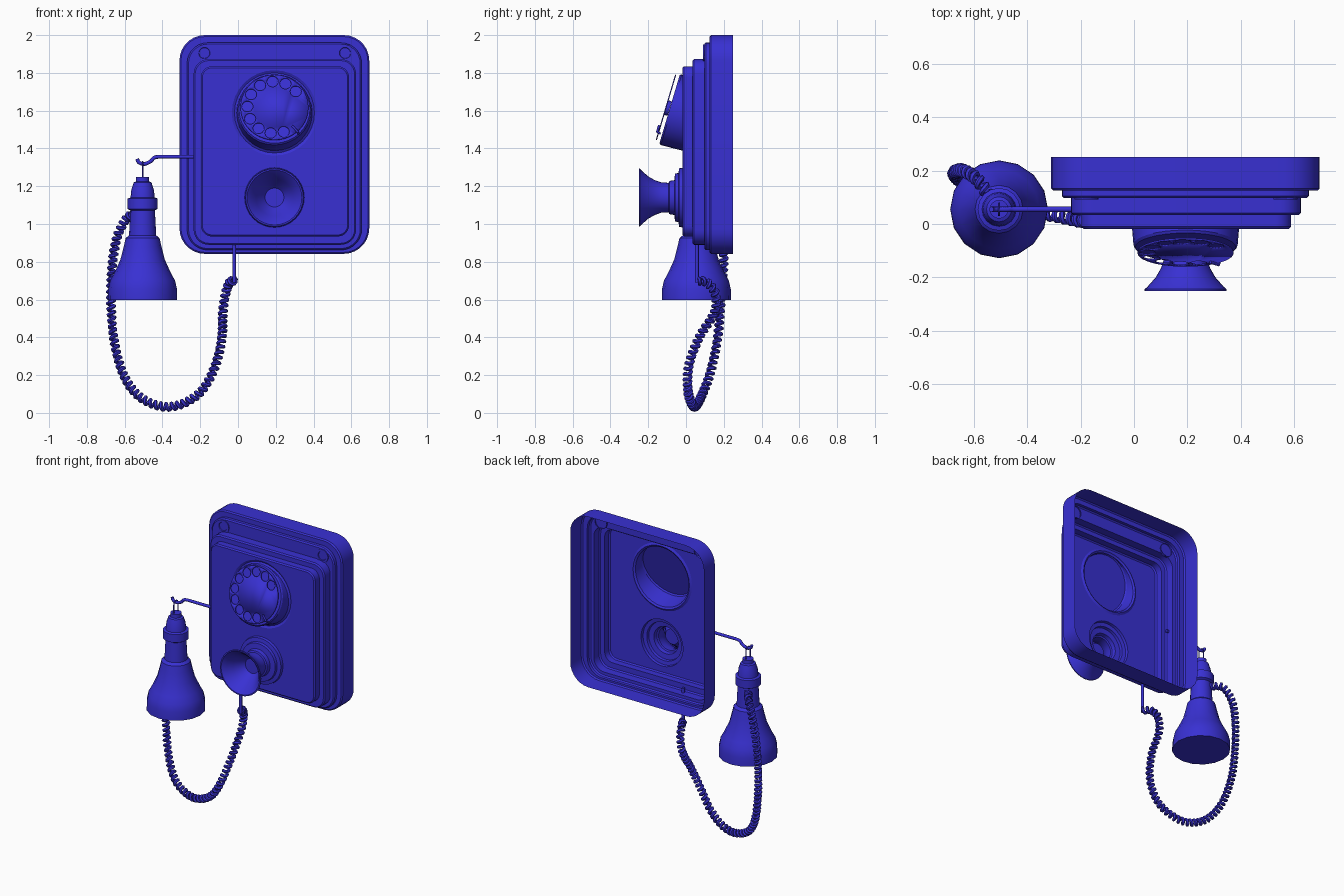
import bpy, bmesh, math
from mathutils import Vector

if "Cube" in bpy.data.objects:
    bpy.data.objects.remove(bpy.data.objects["Cube"])

BLUE = bpy.data.materials.new("blue_enamel")
BLUE.diffuse_color = (0.04, 0.03, 0.65, 1)
BLUE.use_nodes = True
BLUE.node_tree.nodes["Principled BSDF"].inputs["Base Color"].default_value = BLUE.diffuse_color
TAU = math.tau


def finish(bm, name, smooth=30):
    bmesh.ops.recalc_face_normals(bm, faces=bm.faces)
    me = bpy.data.meshes.new(name)
    bm.to_mesh(me)
    bm.free()
    ob = bpy.data.objects.new(name, me)
    bpy.context.collection.objects.link(ob)
    me.materials.append(BLUE)
    if smooth:
        bpy.ops.object.select_all(action='DESELECT')
        ob.select_set(True)
        bpy.context.view_layer.objects.active = ob
        bpy.ops.object.shade_smooth_by_angle(angle=math.radians(smooth))
    return ob


def loft(bm, rings, cap_start=False, cap_end=False):
    loops = [[bm.verts.new(p) for p in r] for r in rings]
    for a, b in zip(loops, loops[1:]):
        n = len(a)
        for i in range(n):
            bm.faces.new((a[i], a[(i + 1) % n], b[(i + 1) % n], b[i]))
    if cap_start:
        bm.faces.new(loops[0])
    if cap_end:
        bm.faces.new(loops[-1])
    return loops


def circle(c, r, u, v, n):
    c, u, v = Vector(c), Vector(u), Vector(v)
    return [c + r * (math.cos(TAU * i / n) * u + math.sin(TAU * i / n) * v) for i in range(n)]


def front_ring(x, z, y, r, n=32):
    return circle((x, y, z), r, (1, 0, 0), (0, 0, 1), n)


def loop_edges(bm, loop):
    return [bm.edges.get((loop[i - 1], loop[i])) or bm.edges.new((loop[i - 1], loop[i]))
            for i in range(len(loop))]


def rounded_rect(x0, x1, z0, z1, r, y):
    pts = []
    for k, (cx, cz) in enumerate(((x1 - r, z1 - r), (x0 + r, z1 - r), (x0 + r, z0 + r), (x1 - r, z0 + r))):
        for i in range(8):
            a = math.pi / 2 * (k + i / 7)
            pts.append((cx + r * math.cos(a), y, cz + r * math.sin(a)))
    return pts


def spline(pts, steps):
    p = [Vector(q) for q in pts]
    p = [2 * p[0] - p[1]] + p + [2 * p[-1] - p[-2]]
    out = []
    for a, b, c, d in zip(p, p[1:], p[2:], p[3:]):
        for i in range(steps):
            t = i / steps
            out.append(0.5 * (2 * b + (c - a) * t + (2 * a - 5 * b + 4 * c - d) * t * t
                              + (3 * b - a - 3 * c + d) * t ** 3))
    return out + [p[-2]]


def frames(path):
    """Tangent-following frames along a path."""
    res, u = [], None
    for i, p in enumerate(path):
        t = (path[min(i + 1, len(path) - 1)] - path[max(i - 1, 0)]).normalized()
        if u is None:
            u = t.orthogonal()
        u = (u - t * u.dot(t)).normalized()
        res.append((p, u, t.cross(u)))
    return res


def tube(name, path, r, n=8):
    bm = bmesh.new()
    loft(bm, [circle(p, r, u, v, n) for p, u, v in frames(path)], True, True)
    return finish(bm, name, 50)


# stepped housing shell, open at the back, with holes for dial and mouthpiece
DX, DZ, MX, MZ = 0.193, 1.588, 0.193, 1.14
steps = [(-0.31, 0.695, 0.842, 2.0, 0.135, 0.25, 0.125),
         (-0.27, 0.655, 0.862, 1.96, 0.11, 0.125, 0.097),
         (-0.235, 0.625, 0.89, 1.873, 0.08, 0.097, 0.034),
         (-0.197, 0.588, 0.934, 1.835, 0.06, 0.034, -0.018)]
rings = []
for x0, x1, z0, z1, r, yb, yf in steps:
    b = 0.008
    rings += [rounded_rect(x0, x1, z0, z1, r, yb),
              rounded_rect(x0, x1, z0, z1, r, yf + b),
              rounded_rect(x0 + b, x1 - b, z0 + b, z1 - b, r - b, yf)]
bm = bmesh.new()
edges = loop_edges(bm, loft(bm, rings)[-1])
for x, z, r in ((DX, DZ, 0.226), (MX, MZ, 0.158)):
    edges += loop_edges(bm, [bm.verts.new(p) for p in front_ring(x, z, -0.018, r)])
bmesh.ops.triangle_fill(bm, edges=edges, use_beauty=True, normal=(0, -1, 0))
finish(bm, "housing")

# two corner screws
for side, x in (("left", -0.178), ("right", 0.567)):
    bm = bmesh.new()
    loft(bm, [front_ring(x, 1.905, y, r, 20) for y, r in
              ((0.105, 0.045), (0.091, 0.045), (0.091, 0.03), (0.096, 0.028))], False, True)
    finish(bm, side + "_screw")

# tilted dial drum, hollow behind
tilt = math.radians(16.5)
UP = Vector((0, math.sin(tilt), math.cos(tilt)))
X = Vector((1, 0, 0))
bm = bmesh.new()
loft(bm, [front_ring(DX, DZ, -0.018, 0.226), front_ring(DX, DZ, -0.01, 0.212),
          front_ring(DX, DZ, -0.018, 0.2),
          circle((DX, -0.078, 1.605), 0.195, X, UP, 32),
          circle((DX, -0.087, 1.608), 0.188, X, UP, 32)], False, True)
finish(bm, "dial_drum")

# finger wheel with ten holes
bm = bmesh.new()
C = Vector((DX, -0.106, 1.617))
edges = loop_edges(bm, [bm.verts.new(p) for p in circle(C, 0.18, X, UP, 40)])
for i in range(10):
    a = math.radians(38 + 28 * i)
    h = C + 0.143 * (math.cos(a) * X + math.sin(a) * UP)
    edges += loop_edges(bm, [bm.verts.new(p) for p in circle(h, 0.03, X, UP, 14)])
bmesh.ops.triangle_fill(bm, edges=edges, use_beauty=True, normal=X.cross(UP))
wheel = finish(bm, "finger_wheel")
mod = wheel.modifiers.new("thickness", 'SOLIDIFY')
mod.thickness, mod.offset = 0.006, 0
N = X.cross(UP)
tube("wheel_spindle", [C - 0.02 * N, C], 0.04, 16)
a = math.radians(-48)
d = math.cos(a) * X + math.sin(a) * UP
tube("finger_stop", [C + d * 0.19 - N * 0.012, C + d * 0.185 + N * 0.008, C + d * 0.14 + N * 0.008], 0.006)

# mouthpiece: stepped collar and trumpet, then funnel inside
mouth = [(-0.018, 0.158), (-0.036, 0.155), (-0.04, 0.13), (-0.058, 0.127), (-0.062, 0.092),
         (-0.088, 0.088), (-0.092, 0.078), (-0.13, 0.08), (-0.165, 0.092), (-0.2, 0.112),
         (-0.235, 0.143), (-0.244, 0.153), (-0.25, 0.153), (-0.25, 0.145), (-0.225, 0.12),
         (-0.19, 0.098), (-0.15, 0.07), (-0.125, 0.05)]
bm = bmesh.new()
loft(bm, [front_ring(MX, MZ, y, r) for y, r in mouth], False, True)
finish(bm, "mouthpiece")

# hook arm holding the receiver
HX, HY = -0.505, 0.055
hook = spline([(-0.22, HY, 1.356), (-0.35, HY, 1.356), (-0.435, HY, 1.354), (-0.462, HY, 1.332),
               (-0.498, HY, 1.317), (-0.525, HY, 1.327), (-0.534, HY, 1.345)], 5)
tube("hook_arm", hook, 0.01)

# receiver bell
bell = [(0.035, 1.25), (0.035, 1.225), (0.047, 1.22), (0.06, 1.18), (0.064, 1.14), (0.08, 1.135),
        (0.08, 1.08), (0.065, 1.072), (0.072, 0.94), (0.09, 0.925), (0.1, 0.88), (0.118, 0.81),
        (0.15, 0.74), (0.172, 0.7), (0.182, 0.655), (0.183, 0.597)]
bm = bmesh.new()
loft(bm, [circle((HX, HY, z), r, (1, 0, 0), (0, 1, 0), 16) for r, z in bell], True, True)
finish(bm, "receiver")

# wire loop on top of the receiver
arc = [Vector((HX, HY + 0.022 * math.cos(t * math.pi / 8), 1.308 + 0.022 * math.sin(t * math.pi / 8)))
       for t in range(9)]
tube("receiver_loop", [Vector((HX, HY + 0.022, 1.24))] + arc + [Vector((HX, HY - 0.022, 1.24))], 0.004, 6)

# coiled cord: helix wound around a hanging spline
core = spline([(-0.545, 0.11, 1.05), (-0.59, 0.17, 1.03), (-0.64, 0.2, 0.93), (-0.666, 0.198, 0.78),
               (-0.672, 0.185, 0.58), (-0.655, 0.165, 0.38), (-0.605, 0.125, 0.2),
               (-0.52, 0.08, 0.085), (-0.4, 0.05, 0.034), (-0.29, 0.03, 0.05), (-0.19, 0.01, 0.12),
               (-0.12, 0.015, 0.25), (-0.085, 0.07, 0.4), (-0.08, 0.15, 0.53), (-0.066, 0.155, 0.63),
               (-0.045, 0.11, 0.69), (-0.022, 0.06, 0.70)], 80)
helix, phase = [], 0.0
last, kept = core[0], 0.0
for p, u, v in frames(core):
    step = (p - last).length
    phase += TAU * step / 0.031
    kept += step
    last = p
    if kept >= 0.0028 or not helix:
        kept = 0.0
        helix.append(p + 0.017 * (math.cos(phase) * u + math.sin(phase) * v))
tube("coiled_cord", helix, 0.0105, 6)

# straight cord lead into the housing
tube("cord_lead", [Vector((-0.02, 0.058, z)) for z in (0.92, 0.8, 0.69)], 0.01)
